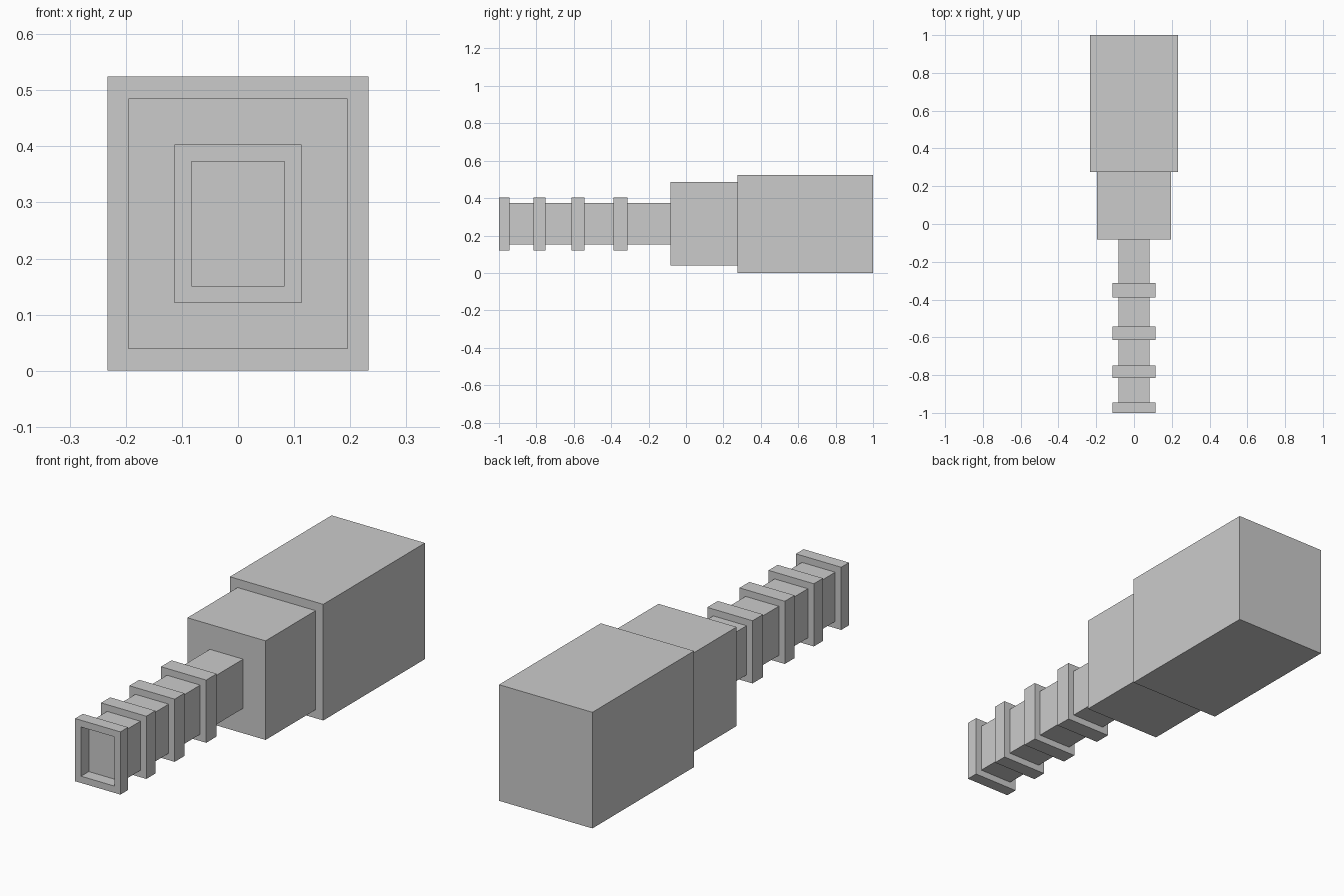
import bpy, bmesh

if "Cube" in bpy.data.objects:
    bpy.data.objects.remove(bpy.data.objects["Cube"])

CZ = 0.262                      # height of the shared long axis
ROD = (0.083, 0.111)            # half width, half height of each section
COLLAR = (0.113, 0.1415)
NECK = (0.195, 0.2235)
BLOCK = (0.233, 0.262)


def stepped(name, stations):
    """Skin rectangles (y, (half width, half height)) along y, capped at both ends."""
    bm = bmesh.new()
    rings = [[bm.verts.new((sx * w, y, CZ + sz * h))
              for sx, sz in ((-1, -1), (1, -1), (1, 1), (-1, 1))]
             for y, (w, h) in stations]
    for a, b in zip(rings, rings[1:]):
        for i in range(4):
            j = (i + 1) % 4
            bm.faces.new((a[i], a[j], b[j], b[i]))
    bm.faces.new(rings[0][::-1])
    bm.faces.new(rings[-1])
    bmesh.ops.recalc_face_normals(bm, faces=bm.faces)
    mesh = bpy.data.meshes.new(name)
    bm.to_mesh(mesh)
    bm.free()
    obj = bpy.data.objects.new(name, mesh)
    bpy.context.collection.objects.link(obj)
    return obj


# Rod with four raised collars; the front collar is hollow back to the rod's end
profile = [(-0.945, ROD)]
for y0, y1 in ((-1.0, -0.945), (-0.815, -0.75), (-0.613, -0.543), (-0.388, -0.313)):
    profile += [(y0, ROD), (y0, COLLAR), (y1, COLLAR), (y1, ROD)]
profile.append((-0.07, ROD))
stepped("collared_rod", profile)

# Main body: narrower neck stepping up to the large rear block
stepped("body", [(-0.082, NECK), (0.275, NECK), (0.275, BLOCK), (1.0, BLOCK)])
